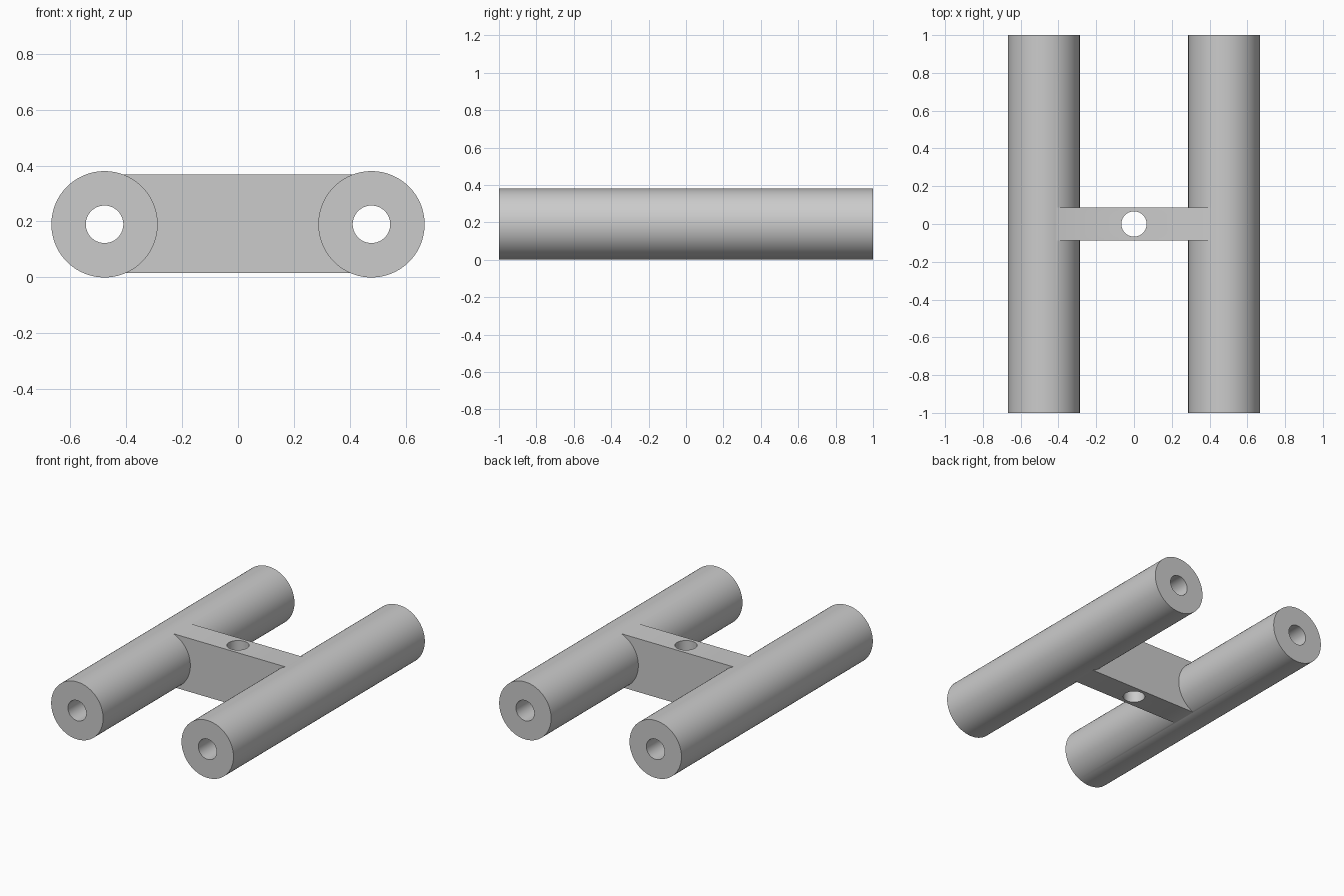
import bpy
import math

if "Cube" in bpy.data.objects:
    bpy.data.objects.remove(bpy.data.objects["Cube"])

R, BORE = 0.19, 0.067      # tube and bore radii
TUBE_X, MID_Z = 0.477, 0.19

grey = bpy.data.materials.new("grey")
grey.diffuse_color = (0.6, 0.6, 0.6, 1)
grey.use_nodes = True
grey.node_tree.nodes["Principled BSDF"].inputs["Base Color"].default_value = grey.diffuse_color


def cylinder(name, radius, length, x, along_y=True):
    rot = (math.pi / 2, 0, 0) if along_y else (0, 0, 0)
    bpy.ops.mesh.primitive_cylinder_add(vertices=96, radius=radius, depth=length,
                                        location=(x, 0, MID_Z), rotation=rot)
    obj = bpy.context.object
    obj.name = name
    return obj


def boolean(target, tool, operation):
    mod = target.modifiers.new(operation.lower(), 'BOOLEAN')
    mod.object, mod.operation, mod.solver = tool, operation, 'EXACT'
    bpy.ops.object.select_all(action='DESELECT')
    bpy.context.view_layer.objects.active = target
    target.select_set(True)
    bpy.ops.object.modifier_apply(modifier=mod.name)
    bpy.data.objects.remove(tool)


# Cross bridge between the tubes
bpy.ops.mesh.primitive_cube_add(size=1, location=(0, 0, 0.1915))
frame = bpy.context.object
frame.name = "tube_frame"
frame.scale = (2 * TUBE_X, 0.176, 0.353)
bpy.ops.object.transform_apply(location=False, rotation=False, scale=True)

# Two long tubes merged with the bridge
for x in (-TUBE_X, TUBE_X):
    boolean(frame, cylinder("tube", R, 2, x), 'UNION')

# Bores through the tubes, and a vertical hole in the bridge
for x in (-TUBE_X, TUBE_X):
    boolean(frame, cylinder("bore", BORE, 2.2, x), 'DIFFERENCE')
boolean(frame, cylinder("bridge_hole", BORE, 1, 0, False), 'DIFFERENCE')

frame.data.materials.clear()
frame.data.materials.append(grey)
bpy.ops.object.shade_smooth_by_angle(angle=math.radians(30))
